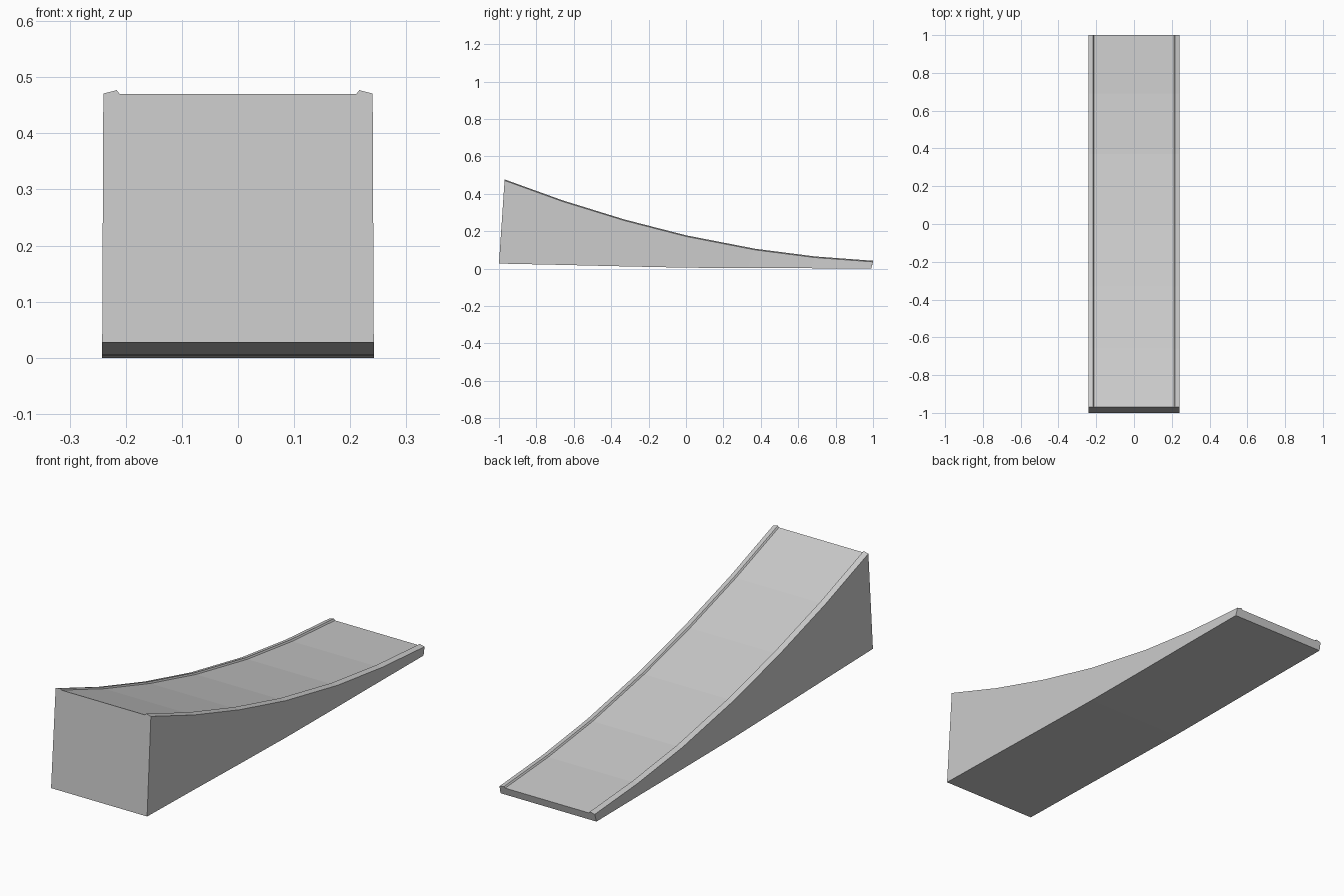
import bpy
import bmesh

cube = bpy.data.objects.get("Cube")
if cube:
    bpy.data.objects.remove(cube)

grey = bpy.data.materials.new("plain grey")
grey.use_nodes = True
colour = (0.6, 0.6, 0.6, 1)
grey.diffuse_color = colour
grey.node_tree.nodes["Principled BSDF"].inputs["Base Color"].default_value = colour

# Deck curve and underside, as (y, z) stations from the tall front to the low back
deck = [(-0.97, 0.47), (-0.66, 0.358), (-0.33, 0.256), (0.0, 0.171),
        (0.37, 0.099), (0.69, 0.058), (1.0, 0.035)]
base = [(-1.0, 0.027), (-0.667, 0.02), (-0.333, 0.012), (0.0, 0.005),
        (0.33, 0.003), (0.66, 0.002), (0.99, 0.0)]

# Right half of the raised lip, as (x, height above deck)
lip = [(0.24, 0.001), (0.216, 0.007), (0.211, 0.0)]
lips = lip + [(-x, h) for x, h in reversed(lip)]

# Sweep the cross-section along the stations
bm = bmesh.new()
rings = []
for (ty, tz), (by, bz) in zip(deck, base):
    ring = [bm.verts.new((0.242, by, bz))]
    ring += [bm.verts.new((x, ty, tz + h)) for x, h in lips]
    ring.append(bm.verts.new((-0.242, by, bz)))
    rings.append(ring)

count = len(rings[0])
for a, b in zip(rings, rings[1:]):
    for i in range(count):
        j = (i + 1) % count
        bm.faces.new((a[i], a[j], b[j], b[i]))

# Front and back end walls
bm.faces.new(rings[0])
bm.faces.new(rings[-1])
bmesh.ops.recalc_face_normals(bm, faces=bm.faces)

mesh = bpy.data.meshes.new("curved_ramp")
bm.to_mesh(mesh)
bm.free()
mesh.materials.append(grey)
ramp = bpy.data.objects.new("curved_ramp", mesh)
bpy.context.collection.objects.link(ramp)
